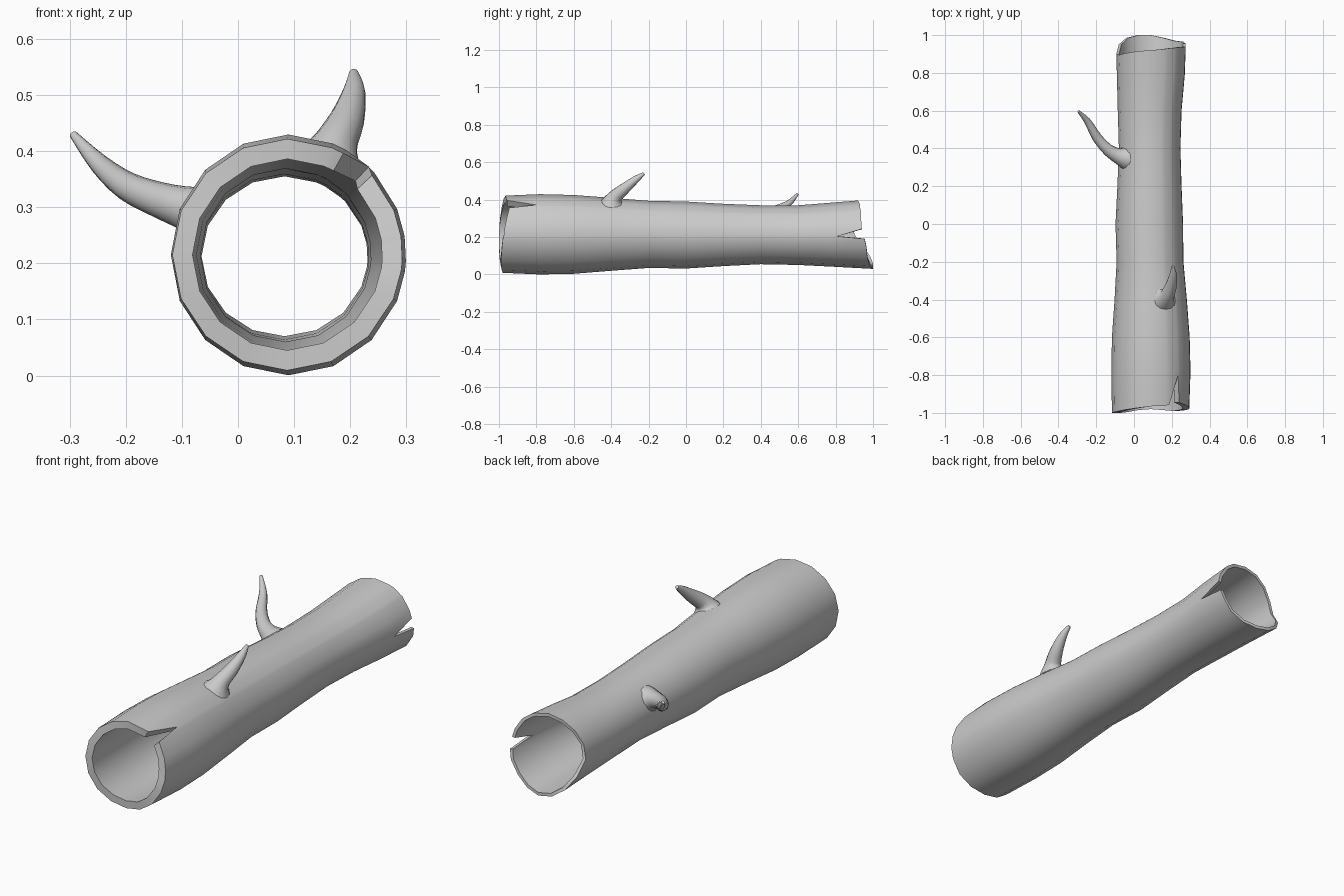
import bpy, bmesh
from math import cos, sin, radians, pi
from mathutils import Vector

if "Cube" in bpy.data.objects:
    bpy.data.objects.remove(bpy.data.objects["Cube"])


def finish(name, bm, angle):
    bmesh.ops.recalc_face_normals(bm, faces=bm.faces)
    me = bpy.data.meshes.new(name)
    bm.to_mesh(me)
    bm.free()
    ob = bpy.data.objects.new(name, me)
    bpy.context.collection.objects.link(ob)
    bpy.ops.object.select_all(action='DESELECT')
    ob.select_set(True)
    bpy.context.view_layer.objects.active = ob
    bpy.ops.object.shade_smooth_by_angle(angle=radians(angle))
    return ob


def bridge(bm, a, b):
    n = len(a)
    for i in range(n):
        j = (i + 1) % n
        bm.faces.new((a[i], a[j], b[j], b[i]))


def spline(pts, steps):
    """Catmull-Rom through tuples of any length."""
    p = [pts[0]] + list(pts) + [pts[-1]]
    out = []
    for k in range(1, len(p) - 2):
        for s in range(steps):
            t = s / steps
            out.append([0.5 * (2 * b + (c - a) * t + (2 * a - 5 * b + 4 * c - d) * t * t
                               + (3 * b - a - 3 * c + d) * t ** 3)
                        for a, b, c, d in zip(p[k - 1], p[k], p[k + 1], p[k + 2])])
    return out + [list(pts[-1])]


# Log section stations: y, x min, x max, z min, z max, wall
STATIONS = [
    (-1.0, -.117, .292, .010, .420, .036), (-.8, -.12, .30, .0, .43, .035),
    (-.6, -.117, .295, .004, .425, .033), (-.4, -.103, .28, .02, .41, .029),
    (-.2, -.092, .262, .035, .394, .025), (0, -.098, .26, .032, .39, .022),
    (.2, -.088, .252, .045, .378, .019), (.4, -.08, .246, .055, .37, .015),
    (.6, -.086, .252, .051, .37, .015), (.8, -.091, .27, .041, .386, .015),
    (1.0, -.096, .277, .03, .402, .015)]


def section(y):
    for a, b in zip(STATIONS, STATIONS[1:]):
        if y <= b[0] + 1e-6:
            t = (y - a[0]) / (b[0] - a[0])
            return [u + (v - u) * t for u, v in zip(a, b)][1:]


def wall_point(y, deg, inner):
    x0, x1, z0, z1, w = section(y)
    w = w if inner else 0
    a = radians(deg)
    return Vector(((x0 + x1) / 2 + ((x1 - x0) / 2 - w) * cos(a), y,
                   (z0 + z1) / 2 + ((z1 - z0) / 2 - w) * sin(a)))


# Broken ends: angle, front y, back y (split at 47 in front, -3 at the back)
ENDS = [(-22.5, -.985, .965), (-8, -.98, .955), (-3, -.975, .81), (9, -.97, .94),
        (22.5, -.96, .937), (43, -.945, .935), (47, -.8, .932), (61, -.955, .93),
        (67.5, -.962, .926), (90, -.965, .92), (112.5, -.975, .915), (135, -.985, .905),
        (157.5, -.995, .895), (180, -1, .90), (202.5, -1, .95), (225, -.995, .985),
        (247.5, -.985, 1), (270, -.98, 1), (292.5, -.985, .985), (315, -.99, .97)]

# Hollow log
ys = [r[0] for r in spline([(-.78,), (-.6,), (-.4,), (-.2,), (0,), (.2,), (.4,), (.6,), (.78,)], 1)]
bm = bmesh.new()
shells = []
for inner in (False, True):
    rings = [[bm.verts.new(wall_point(f, a, inner)) for a, f, b in ENDS]]
    rings += [[bm.verts.new(wall_point(y, a, inner)) for a, f, b in ENDS] for y in ys]
    rings.append([bm.verts.new(wall_point(b, a, inner)) for a, f, b in ENDS])
    for r, s in zip(rings, rings[1:]):
        bridge(bm, r, s)
    shells.append(rings)
bridge(bm, shells[0][0], shells[1][0])
bridge(bm, shells[0][-1], shells[1][-1])
finish("hollow_log", bm, 40)


# Branch stubs: path of (x, y, z, radius), flared onto the bark
def branch(name, path, normal, sides=12):
    rows = spline(path, 3)
    pts = [Vector(r[:3]) for r in rows]
    normal = Vector(normal).normalized()
    bm = bmesh.new()
    rings = []
    for i, p in enumerate(pts):
        t = (pts[min(i + 1, len(pts) - 1)] - pts[max(i - 1, 0)]).normalized()
        t = normal.lerp(t, min(1, i / 4)).normalized()
        u = t.cross(Vector((0, 1, 0))).normalized()
        v = t.cross(u)
        rings.append([bm.verts.new(p + rows[i][3] * (u * cos(2 * pi * k / sides)
                                                     + v * sin(2 * pi * k / sides)))
                      for k in range(sides)])
    for r, s in zip(rings, rings[1:]):
        bridge(bm, r, s)
    bm.faces.new(rings[-1])
    finish(name, bm, 50)


branch("right_branch", [(.165, -.40, .383, .062), (.175, -.38, .415, .040),
                        (.195, -.33, .458, .031), (.207, -.27, .507, .020),
                        (.206, -.224, .540, .008)], (.4, 0, .9))
branch("left_branch", [(-.047, .345, .287, .060), (-.088, .362, .297, .041),
                       (-.14, .395, .313, .032), (-.197, .46, .337, .026),
                       (-.247, .545, .377, .018), (-.294, .596, .430, .007)], (-.87, 0, .5))
